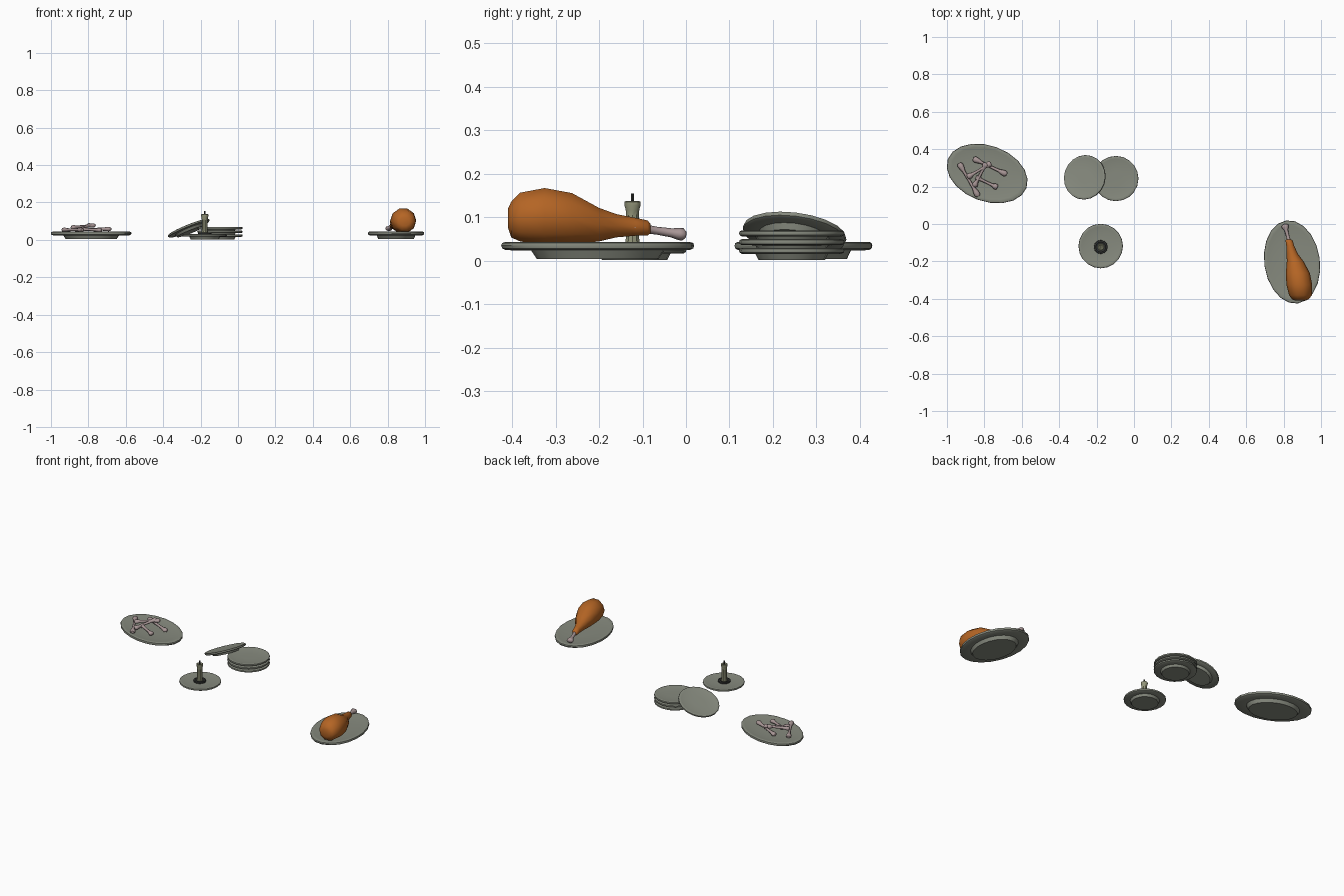
import bpy, math
from mathutils import Vector, Matrix

if "Cube" in bpy.data.objects:
    bpy.data.objects.remove(bpy.data.objects["Cube"])


def material(name, color):
    m = bpy.data.materials.new(name)
    m.diffuse_color = (*color, 1)
    m.use_nodes = True
    m.node_tree.nodes["Principled BSDF"].inputs["Base Color"].default_value = m.diffuse_color
    return m


STONE = material("stoneware", (0.24, 0.255, 0.21))
MEAT = material("roast_meat", (0.46, 0.13, 0.018))
BONE = material("bone", (0.40, 0.31, 0.31))
WAX = material("wax", (0.30, 0.31, 0.20))
DARK = material("iron", (0.03, 0.032, 0.03))


def make(name, verts, faces, mat, angle=35):
    mesh = bpy.data.meshes.new(name)
    mesh.from_pydata(verts, [], faces)
    mesh.materials.append(mat)
    ob = bpy.data.objects.new(name, mesh)
    bpy.context.collection.objects.link(ob)
    bpy.ops.object.select_all(action='DESELECT')
    ob.select_set(True)
    bpy.context.view_layer.objects.active = ob
    bpy.ops.object.shade_smooth_by_angle(angle=math.radians(angle))
    return ob


def loft(name, rings, sides, mat, angle=35):
    """Skin rings given as (centre, axis_u, axis_v), capping both ends."""
    verts, faces = [], []
    for c, u, v in rings:
        for i in range(sides):
            a = 2 * math.pi * i / sides
            verts.append(Vector(c) + Vector(u) * math.cos(a) + Vector(v) * math.sin(a))
    for r in range(len(rings) - 1):
        for i in range(sides):
            j = (i + 1) % sides
            faces.append((r * sides + i, r * sides + j, (r + 1) * sides + j, (r + 1) * sides + i))
    n = len(verts)
    faces.append(tuple(range(sides - 1, -1, -1)))
    faces.append(tuple(range(n - sides, n)))
    return make(name, verts, faces, mat, angle)


def lathe(name, profile, sides, mat, loc=(0, 0, 0), sx=1, sy=1, angle=35):
    rings = [((0, 0, z), (r * sx, 0, 0), (0, r * sy, 0)) for r, z in profile]
    ob = loft(name, rings, sides, mat, angle)
    ob.location = loc
    return ob


# plate cross-section: foot, rounded rim, shallow well
def plate(name, loc, rx, ry, h, rot=(0, 0, 0)):
    prof = [(.63, 0), (.69, .5), (.95, .52), (.99, .62), (1, .78), (.99, .93),
            (.95, 1), (.88, .96), (.68, .84), (.3, .82)]
    ob = lathe(name, [(r, z * h) for r, z in prof], 20, STONE, loc, rx, ry)
    ob.rotation_euler = rot
    return ob


plate("bone_platter", (-.785, .27, .004), .224, .149, .04, (0, 0, math.radians(-20)))
plate("roast_platter", (.845, -.203, .004), .224, .149, .04, (0, 0, math.radians(98)))
for k in range(3):
    plate(f"stacked_plate_{k + 1}", (-.097, .243, .002 + k * .02), .121, .121, .028)
plate("candle_plate", (-.178, -.118, .002), .119, .119, .03)

# leaning plate resting on the stack
lean = plate("leaning_plate", (0, 0, 0), .12, .12, .028)
axis = Vector((-.3, -.95, 0)).normalized()
lean.matrix_world = (Matrix.Translation((-.255, .247, .043))
                     @ Matrix.Rotation(math.radians(23), 4, axis))

# candle, holder and wick
base = (-.178, -.123, 0)
lathe("candle_holder", [(.033, .022), (.037, .030), (.036, .037), (.027, .039), (.018, .034)],
      12, DARK, base)
lathe("candle", [(.018, .026), (.0165, .048), (.0145, .075), (.0155, .105), (.0165, .118),
                 (.0195, .128), (.0195, .136), (.015, .138), (.009, .133)], 10, WAX, base)
lathe("wick", [(.0045, .128), (.004, .155)], 6, DARK, base)

# roast drumstick: (y, centre x, half width, bottom z, top z)
leg = [(-.409, .89, .030, .075, .122), (-.402, .89, .045, .052, .138), (-.381, .89, .061, .042, .16),
       (-.325, .884, .069, .034, .171), (-.262, .876, .064, .036, .159),
       (-.2, .862, .045, .043, .124), (-.16, .846, .030, .053, .109), (-.115, .835, .021, .057, .1),
       (-.088, .829, .019, .058, .094), (-.082, .828, .012, .063, .086)]
loft("drumstick_meat", [((x, y, (b + t) / 2), (w, 0, 0), (0, 0, (t - b) / 2))
                        for y, x, w, b, t in leg][::-1], 10, MEAT, 60)


# bone: thin shaft with two knuckles at each end
def bone(name, p, q, r):
    p, q = Vector(p), Vector(q)
    d = (q - p).normalized()
    side = d.cross(Vector((0, 0, 1))).normalized()
    up = side.cross(d)
    prof = [(0, 1.1, .9), (.05, 1.9, 1.4), (.13, 1.7, 1.3), (.24, 1, 1), (.5, .85, .85),
            (.76, 1, 1), (.87, 1.7, 1.3), (.95, 1.9, 1.4), (1, 1.1, .9)]
    rings = [(p.lerp(q, t), up * r * v, side * r * u) for t, u, v in prof]
    return loft(name, rings, 8, BONE, 60)


bone("drumstick_bone", (.840, -.13, .079), (.805, -.002, .06), .0105)
bones = [((-.935, .325, .054), (-.832, .148, .054)),
         ((-.86, .35, .056), (-.68, .265, .058)),
         ((-.84, .345, .07), (-.73, .20, .055)),
         ((-.89, .25, .066), (-.765, .325, .078)),
         ((-.845, .25, .058), (-.73, .195, .052))]
bones[2] = ((-.79, .325, .08), (-.855, .20, .053))
for k, (p, q) in enumerate(bones):
    bone(f"loose_bone_{k + 1}", p, q, .0085)
